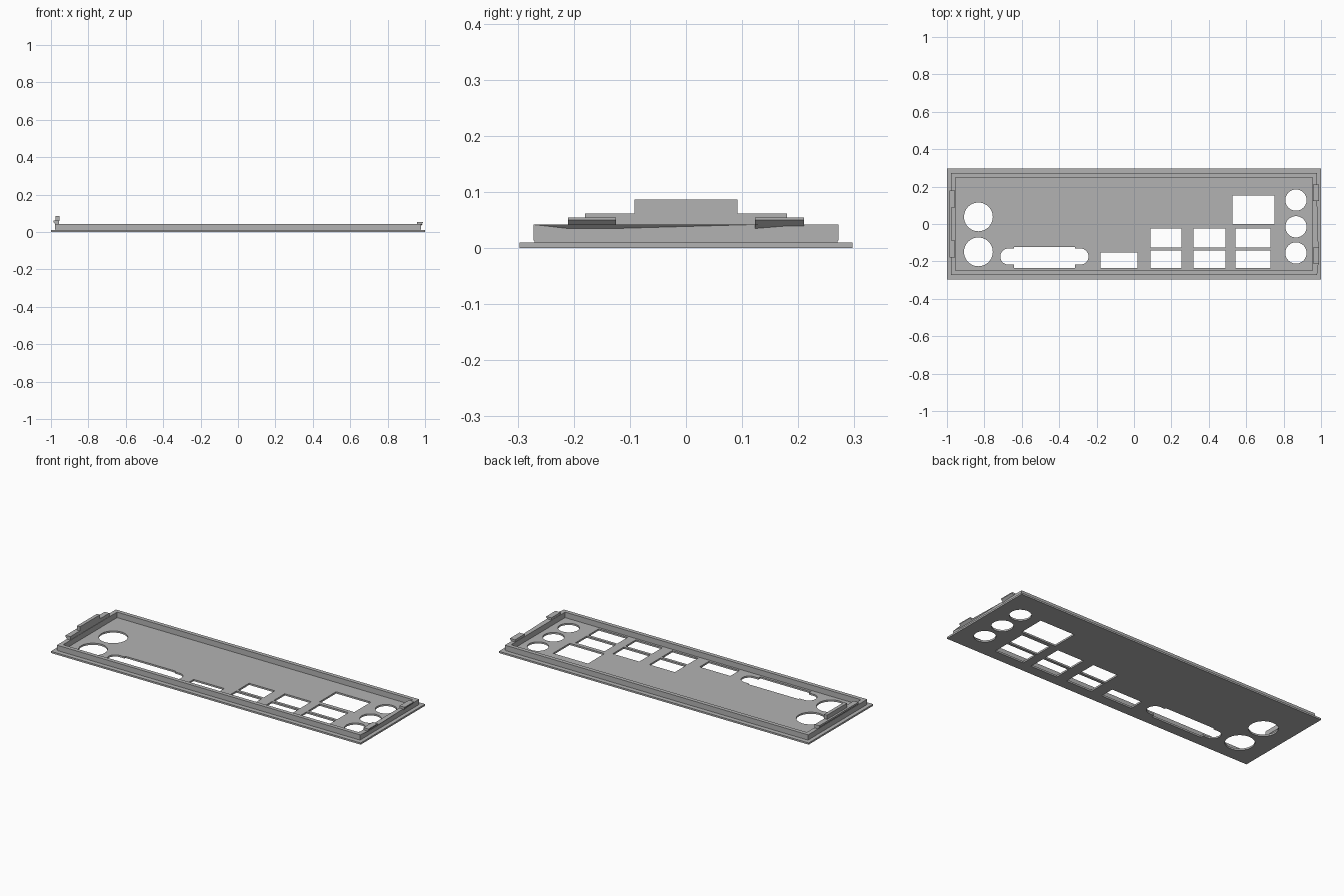
import bpy, bmesh
from math import sin, cos, radians

cube = bpy.data.objects.get("Cube")
if cube:
    bpy.data.objects.remove(cube, do_unlink=True)

metal = bpy.data.materials.new("grey metal")
metal.use_nodes = True
GREY = (0.45, 0.45, 0.45, 1)
metal.diffuse_color = GREY
metal.node_tree.nodes["Principled BSDF"].inputs["Base Color"].default_value = GREY


def link(name, mesh):
    mesh.materials.clear()
    mesh.materials.append(metal)
    obj = bpy.data.objects.new(name, mesh)
    bpy.context.collection.objects.link(obj)
    return obj


def rect(x0, x1, y0, y1):
    return [(x0, y0), (x1, y0), (x1, y1), (x0, y1)]


def arc(cx, cy, r, a0, a1, n):
    angles = [radians(a0 + (a1 - a0) * i / n) for i in range(n + 1)]
    return [(cx + r * cos(a), cy + r * sin(a)) for a in angles]


def circle(cx, cy, r):
    return arc(cx, cy, r, 0, 360, 40)[:-1]


def sheet(name, outlines, z0, z1):
    """Flat sheet: the first outline is the edge, the others are openings."""
    curve = bpy.data.curves.new(name, "CURVE")
    curve.dimensions = "2D"
    curve.fill_mode = "BOTH"
    curve.extrude = (z1 - z0) / 2
    for pts in outlines:
        spline = curve.splines.new("POLY")
        spline.points.add(len(pts) - 1)
        for p, (x, y) in zip(spline.points, pts):
            p.co = (x, y, 0, 1)
        spline.use_cyclic_u = True
    temp = bpy.data.objects.new(name + " outline", curve)
    bpy.context.collection.objects.link(temp)
    bpy.context.view_layer.update()
    mesh = bpy.data.meshes.new_from_object(
        temp.evaluated_get(bpy.context.evaluated_depsgraph_get()))
    bpy.data.objects.remove(temp, do_unlink=True)
    bm = bmesh.new()
    bm.from_mesh(mesh)
    bmesh.ops.remove_doubles(bm, verts=bm.verts, dist=0.0001)
    bmesh.ops.translate(bm, verts=bm.verts, vec=(0, 0, (z0 + z1) / 2))
    bmesh.ops.recalc_face_normals(bm, faces=bm.faces)
    for f in bm.faces:
        f.smooth = False
    bm.to_mesh(mesh)
    bm.free()
    return link(name, mesh)


def hull(name, points):
    bm = bmesh.new()
    for p in points:
        bm.verts.new(p)
    bmesh.ops.convex_hull(bm, input=bm.verts)
    bmesh.ops.recalc_face_normals(bm, faces=bm.faces)
    mesh = bpy.data.meshes.new(name)
    bm.to_mesh(mesh)
    bm.free()
    return link(name, mesh)


def bar(name, profile, y0, y1):
    """Convex x-z profile run along y."""
    return hull(name, [(x, y, z) for y in (y0, y1) for x, z in profile])


# Openings in the face plate
openings = [circle(-0.832, y, 0.077) for y in (0.038, -0.149)]
openings += [circle(0.866, y, 0.057) for y in (0.128, -0.015, -0.155)]
for x0, x1 in ((0.088, 0.253), (0.318, 0.489), (0.542, 0.729)):
    openings += [rect(x0, x1, -0.125, -0.023), rect(x0, x1, -0.236, -0.141)]
openings += [rect(0.526, 0.751, 0.0, 0.153), rect(-0.18, 0.018, -0.236, -0.152)]

# Long connector slot with a rounded screw ear at each end
lo, hi, left, right = -0.235, -0.122, -0.642, -0.316
slot = arc(-0.672, -0.174, 0.043, 90, 270, 14)
slot += [(left, -0.217), (left, lo), (right, lo), (right, -0.217)]
slot += arc(-0.286, -0.174, 0.043, -90, 90, 14)
slot += [(right, -0.131), (right, hi), (left, hi), (left, -0.131)]
openings.append(slot)

sheet("face_plate", [rect(-1, 1, -0.297, 0.297)] + openings, 0, 0.01)

# Raised rim standing on a slightly inset neck
inner = rect(-0.955, 0.955, -0.249, 0.249)
sheet("rim_neck", [rect(-0.977, 0.977, -0.27, 0.27), inner], 0.01, 0.014)
sheet("rim", [rect(-0.979, 0.979, -0.272, 0.272), inner], 0.014, 0.042)

# Spring clips on the left end, with the bent metal between them
clip = [(0.957, 0.04), (0.957, 0.055), (0.99, 0.055), (0.99, 0.05), (0.978, 0.038)]
for name, y0, y1 in (("front_clip", -0.21, -0.125), ("back_clip", 0.123, 0.21)):
    bar(name, clip, y0, y1)


def bend(name, y_deep, y_end):
    hull(name, [(0.975, y_deep, 0.031), (0.975, y_deep, 0.042),
                (0.986, y_deep, 0.042), (0.975, y_end, 0.042), (0.979, y_end, 0.042)])


bend("front_bend", -0.21, -0.272)
bend("middle_bend", -0.125, 0.12)
bend("back_bend", 0.123, 0.21)
bar("front_clip_bend", [(0.975, 0.031), (0.975, 0.042), (0.986, 0.042)], -0.21, -0.125)

# Stepped tab on the right end
bar("wide_tab", [(-0.957, 0.04), (-0.957, 0.062), (-0.987, 0.062),
                 (-0.987, 0.052), (-0.975, 0.04)], -0.18, 0.18)
bar("tall_tab", [(-0.955, 0.06), (-0.955, 0.087), (-0.975, 0.087), (-0.975, 0.06)],
    -0.092, 0.092)
